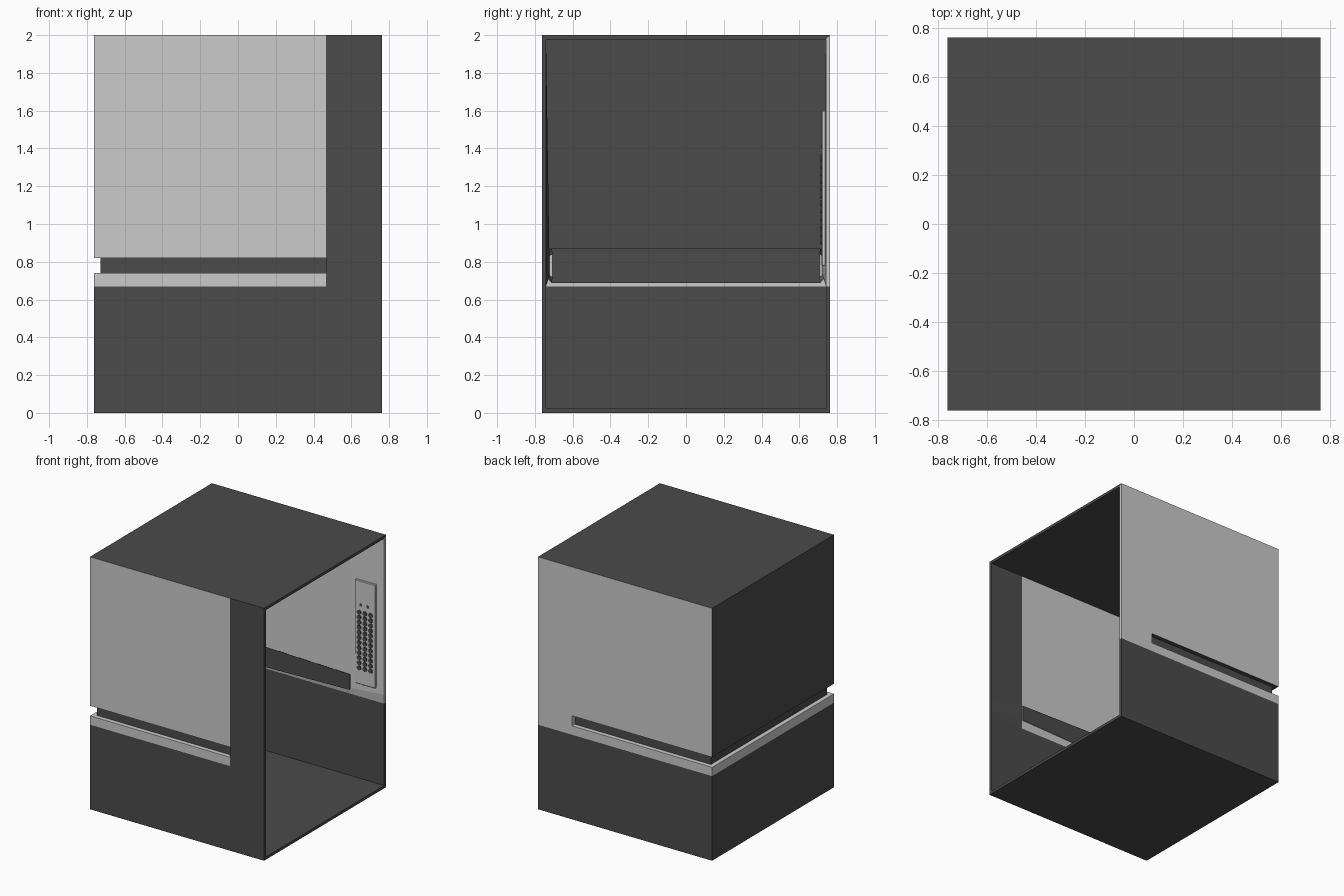
import bpy, bmesh, math
from mathutils import Matrix

if "Cube" in bpy.data.objects:
    bpy.data.objects.remove(bpy.data.objects["Cube"])

W, H, D = 0.763, 2.0, 0.035      # half width, height, groove depth
XE, T = 0.465, 0.022             # groove end, wall thickness


def material(name, v):
    m = bpy.data.materials.new(name)
    m.diffuse_color = (v, v, v, 1)
    m.use_nodes = True
    m.node_tree.nodes["Principled BSDF"].inputs["Base Color"].default_value = m.diffuse_color
    return m


dark, light = material("dark_panel", 0.07), material("light_panel", 0.55)


def finish(name, bm, mats):
    me = bpy.data.meshes.new(name)
    bm.to_mesh(me)
    bm.free()
    for m in mats:
        me.materials.append(m)
    ob = bpy.data.objects.new(name, me)
    bpy.context.collection.objects.link(ob)
    return ob


def box(name, lo, hi, mat, bevel=0):
    bm = bmesh.new()
    bmesh.ops.create_cube(bm, size=1)
    for v in bm.verts:
        v.co = [a + (b - a) * (c + 0.5) for a, b, c in zip(lo, hi, v.co)]
    ob = finish(name, bm, [mat])
    if bevel:
        mod = ob.modifiers.new("bevel", 'BEVEL')
        mod.width, mod.segments = bevel, 1
    return ob


# cabin shell: a U-shaped wall with a recessed groove that forms the inner rail
bm = bmesh.new()


def quad(pts, mat):
    f = bm.faces.new([bm.verts.new(p) for p in pts])
    f.material_index = mat


def u_path(d, z):
    w = W - d
    return [(XE, -w, z), (-w, -w, z), (-w, w, z), (XE, w, z)]


levels = [(0, 0), (0, .67), (0, .74), (D, .74), (D, .82), (0, .82), (0, H)]
shades = [(0, 0, 0), (1, 1, 1), (1, 1, 1), (0, 0, 0), (0, 0, 0), (1, 0, 1)]
for a, b, row in zip(levels, levels[1:], shades):
    pa, pb = u_path(*a), u_path(*b)
    for i, s in enumerate(row):
        quad((pa[i], pa[i + 1], pb[i + 1], pb[i]), s)

# doorway side walls and the closed ends of the groove
zs = [0, .67, .74, .82, H]
for s in (-1, 1):
    y = s * W
    for a, b in zip(zs, zs[1:]):
        quad(((XE, y, a), (W, y, a), (W, y, b), (XE, y, b)), int(s > 0 and a > 0))
    yi = s * (W - D)
    quad(((XE, y, .74), (XE, yi, .74), (XE, yi, .82), (XE, y, .82)), 1)

# floor and ceiling
for z in (0, H):
    for a, b in ((-W, XE), (XE, W)):
        quad(((a, -W, z), (b, -W, z), (b, W, z), (a, W, z)), 0)
bmesh.ops.remove_doubles(bm, verts=bm.verts, dist=1e-4)
bmesh.ops.recalc_face_normals(bm, faces=bm.faces)
shell = finish("cabin_shell", bm, [dark, light])
sol = shell.modifiers.new("thickness", 'SOLIDIFY')
sol.thickness, sol.offset, sol.use_even_offset = T, -1, True

# control panel on the inside of the back wall
PY = 0.718
box("control_panel", (.52, PY, .78), (.70, W - T + .002, 1.6), light, .004)
for i, x in enumerate((.575, .635)):
    box(f"indicator_{i}", (x - .01, PY - .002, 1.40), (x + .01, PY + .002, 1.42), dark)

# grid of round buttons
bm = bmesh.new()
for c in range(3):
    for r in range(12):
        m = Matrix.Translation((.56 + c * .05, PY - .002, .91 + r * .04)) @ Matrix.Rotation(math.pi / 2, 4, 'X')
        bmesh.ops.create_cone(bm, cap_ends=True, segments=16, radius1=.018,
                              radius2=.018, depth=.01, matrix=m)
finish("floor_buttons", bm, [dark])
